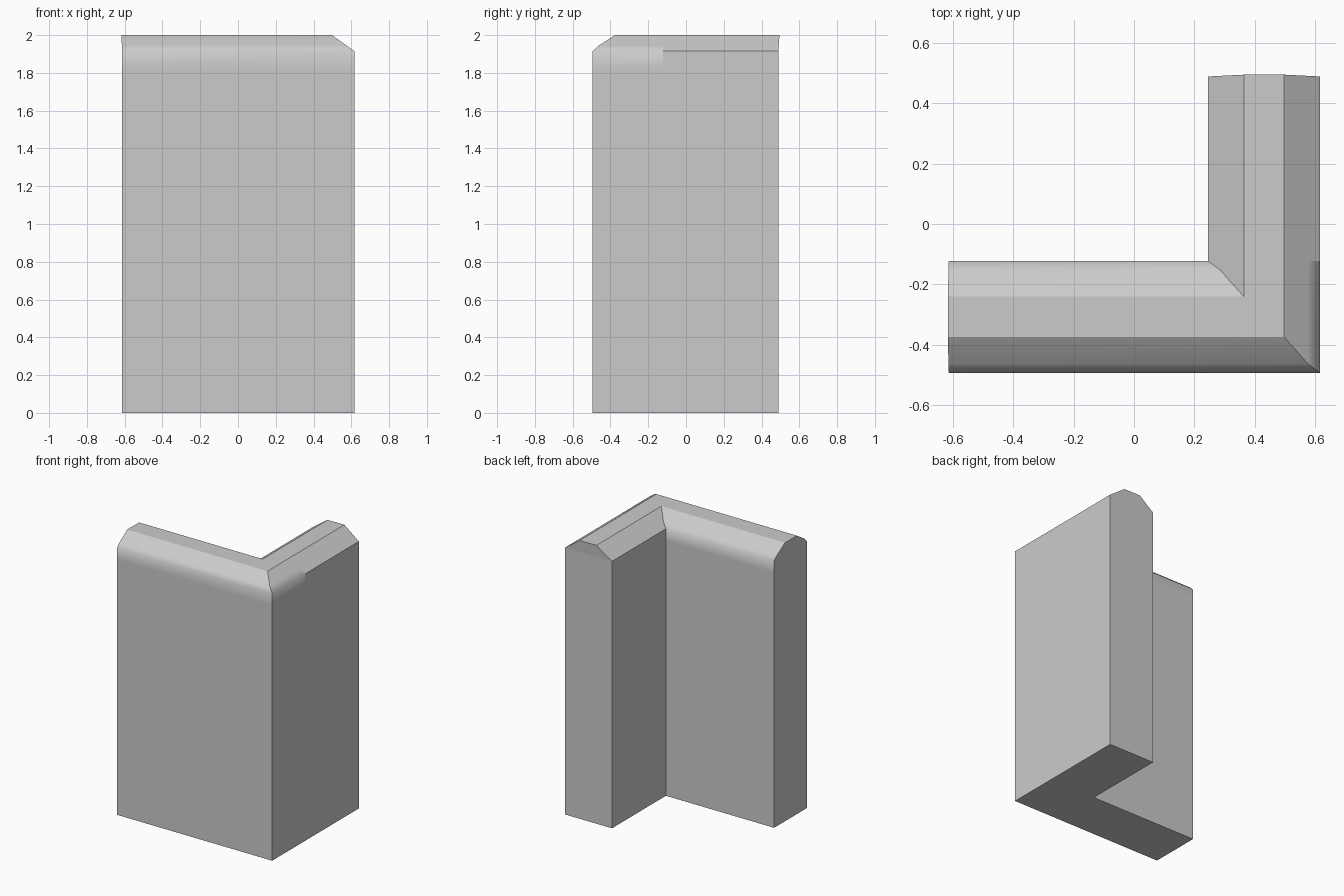
import bpy, bmesh

if "Cube" in bpy.data.objects:
    bpy.data.objects.remove(bpy.data.objects["Cube"])

# Overall limits of the L-shaped wall
FRONT, RIGHT, LEFT, BACK = -0.494, 0.617, -0.614, 0.489
W = 0.372
SEAM = FRONT + W


def profile(mid):
    """Cross-section (offset from outer face, height); mid is the lower bevel point."""
    half = [(0, 0), (0, 1.83), (0, 1.915), (mid, 1.944), (0.119, 2.0)]
    return half + [(W - o, z) for o, z in reversed(half)]


front_leg = profile(0.031)
side_leg = profile(0.041)
n = len(front_leg)


def bulge(z):
    """The ends lean out slightly toward the top of the cap."""
    return max(0.0, (z - 1.915) / 0.085)


# Four stations: left end, mitred corner, corner seam, back end
stations = [[], [], [], []]
for (a, z), (b, _) in zip(front_leg, side_leg):
    x, y = RIGHT - b, FRONT + a
    stations[0].append((LEFT - 0.003 * bulge(z), y, z))
    stations[1].append((x, y, z))
    stations[2].append((x, SEAM, z))
    stations[3].append((x, BACK + 0.006 * bulge(z), z))

bm = bmesh.new()
rings = [[bm.verts.new(p) for p in s] for s in stations]
for r, s in zip(rings, rings[1:]):
    for i in range(n):
        j = (i + 1) % n
        bm.faces.new((r[i], r[j], s[j], s[i]))

# End caps as strips between matching profile points
for r in (rings[0], rings[-1]):
    for i in range(n // 2 - 1):
        bm.faces.new((r[i], r[i + 1], r[n - 2 - i], r[n - 1 - i]))

bmesh.ops.remove_doubles(bm, verts=bm.verts, dist=0.0005)
bmesh.ops.recalc_face_normals(bm, faces=bm.faces)

# Smooth bevel on the front leg and corner, sharp everywhere else
for f in bm.faces:
    f.smooth = True
for e in bm.edges:
    p, q = (v.co for v in e.verts)
    level = abs(p.z - q.z) < 1e-4 and 1.8 < p.z < 1.96
    across_end = abs(p.x - q.x) < 1e-4 and p.x < 0
    across_seam = abs(p.y - q.y) < 1e-4 and p.y > SEAM - 1e-3 and p.x > 0.3
    e.smooth = (level and max(p.y, q.y) < SEAM + 0.001
                and not across_end and not across_seam)

mesh = bpy.data.meshes.new("corner_wall")
bm.to_mesh(mesh)
bm.free()
wall = bpy.data.objects.new("corner_wall", mesh)
bpy.context.collection.objects.link(wall)
